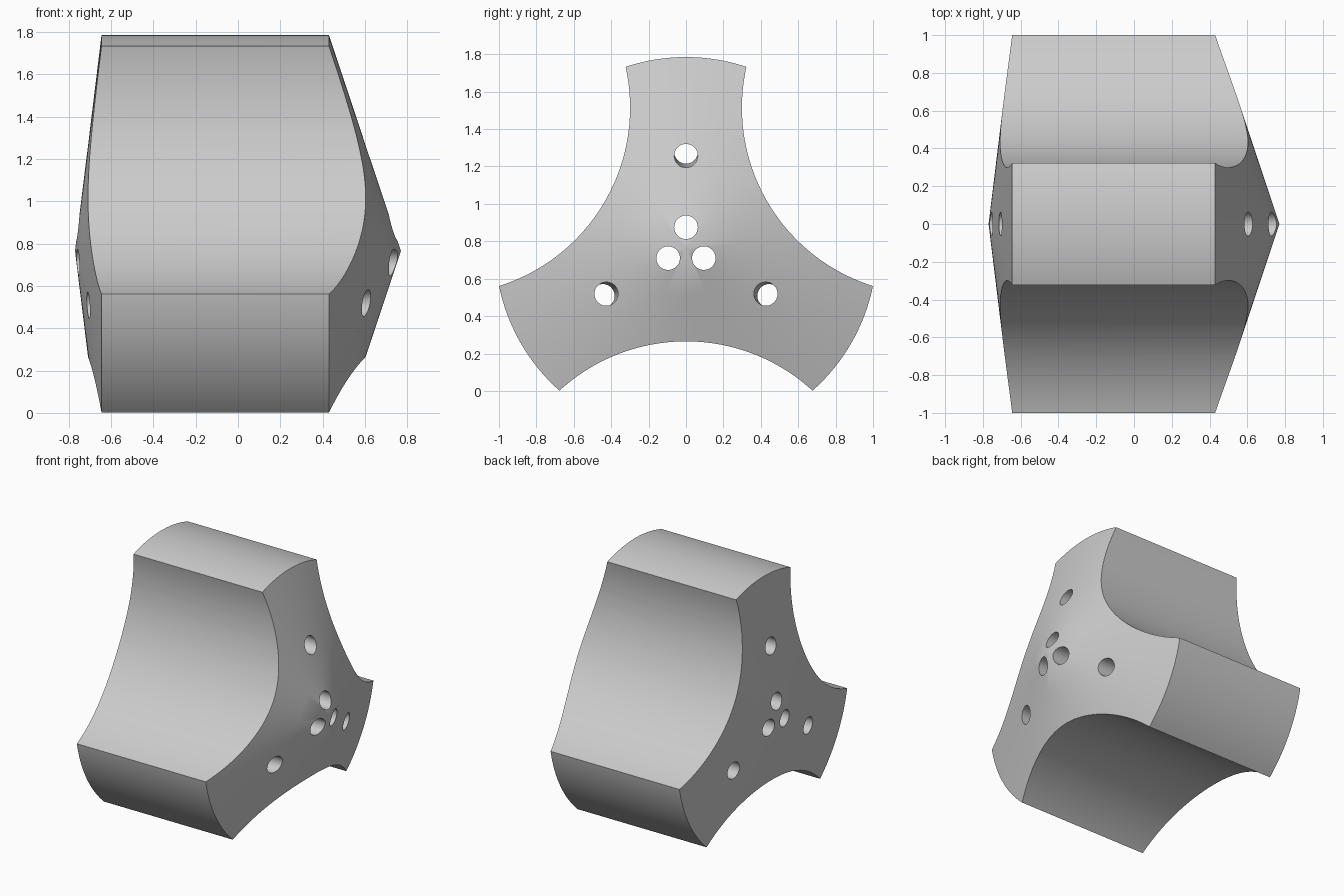
import bpy
import bmesh
import math
from mathutils import Matrix, Vector

AXIS_Z = 0.765      # height of the main axis, which runs along x
RADIUS = 1.02       # outer radius of the lobes
HOLE_R = 0.063
SEGMENTS = 192

cube = bpy.data.objects.get("Cube")
if cube:
    bpy.data.objects.remove(cube, do_unlink=True)

grey = bpy.data.materials.new("grey")
grey.use_nodes = True
colour = (0.6, 0.6, 0.6, 1)
grey.diffuse_color = colour
grey.node_tree.nodes["Principled BSDF"].inputs["Base Color"].default_value = colour


def mesh_object(name, bm):
    bmesh.ops.recalc_face_normals(bm, faces=bm.faces)
    mesh = bpy.data.meshes.new(name)
    bm.to_mesh(mesh)
    bm.free()
    mesh.materials.append(grey)
    obj = bpy.data.objects.new(name, mesh)
    bpy.context.collection.objects.link(obj)
    return obj


def radial(x, r, angle):
    """Point at distance r from the main axis, angle measured from up."""
    return Vector((x, r * math.sin(angle), AXIS_Z + r * math.cos(angle)))


def add_rod(bm, start, end, radius, segments):
    direction = end - start
    turn = direction.to_track_quat('Z', 'Y').to_matrix().to_4x4()
    bmesh.ops.create_cone(bm, cap_ends=True, segments=segments,
                          radius1=radius, radius2=radius, depth=direction.length,
                          matrix=Matrix.Translation((start + end) / 2) @ turn)


# Body: a drum with a steep cone on the right end and a shallow one on the left
bm = bmesh.new()
rings = [0.25, 0.5, 0.75, 1]
profile = [(0.77 - 0.34 * t, RADIUS * t) for t in [0] + rings]
profile += [(-0.77 + 0.125 * t, RADIUS * t) for t in reversed([0] + rings)]
points = [bm.verts.new(radial(x, r, 0)) for x, r in profile]
edges = [bm.edges.new(pair) for pair in zip(points, points[1:])]
bmesh.ops.spin(bm, geom=points + edges, cent=(0, 0, AXIS_Z), axis=(1, 0, 0),
               angle=math.tau, steps=SEGMENTS, use_duplicate=False)
bmesh.ops.remove_doubles(bm, verts=bm.verts, dist=0.0001)
body = mesh_object("three_lobed_body", bm)

# Cutters: three large scoops, three straight holes, three slightly splayed holes
scoops, holes = bmesh.new(), bmesh.new()
for i in range(3):
    lobe = i * math.tau / 3
    gap = lobe + math.pi / 3
    add_rod(scoops, radial(-1, 1.5, gap), radial(1, 1.5, gap), 1.0, SEGMENTS)
    add_rod(holes, radial(-1, 0.11, lobe), radial(1, 0.11, lobe), HOLE_R, 48)
    add_rod(holes, radial(-1, 0.518, lobe), radial(1, 0.486, lobe), HOLE_R, 48)

# Scoops overlap one another only outside the drum
cutters = [mesh_object("scoop_cutter", scoops), mesh_object("hole_cutter", holes)]
bpy.context.view_layer.objects.active = body
for cutter in cutters:
    cut = body.modifiers.new(cutter.name, 'BOOLEAN')
    cut.operation = 'DIFFERENCE'
    cut.solver = 'EXACT'
    cut.use_self = True
    cut.object = cutter
    bpy.ops.object.modifier_apply(modifier=cut.name)
for cutter in cutters:
    bpy.data.objects.remove(cutter, do_unlink=True)

# Smooth curved faces, crisp rims
bpy.ops.object.select_all(action='DESELECT')
body.select_set(True)
bpy.ops.object.shade_smooth_by_angle(angle=math.radians(20))
